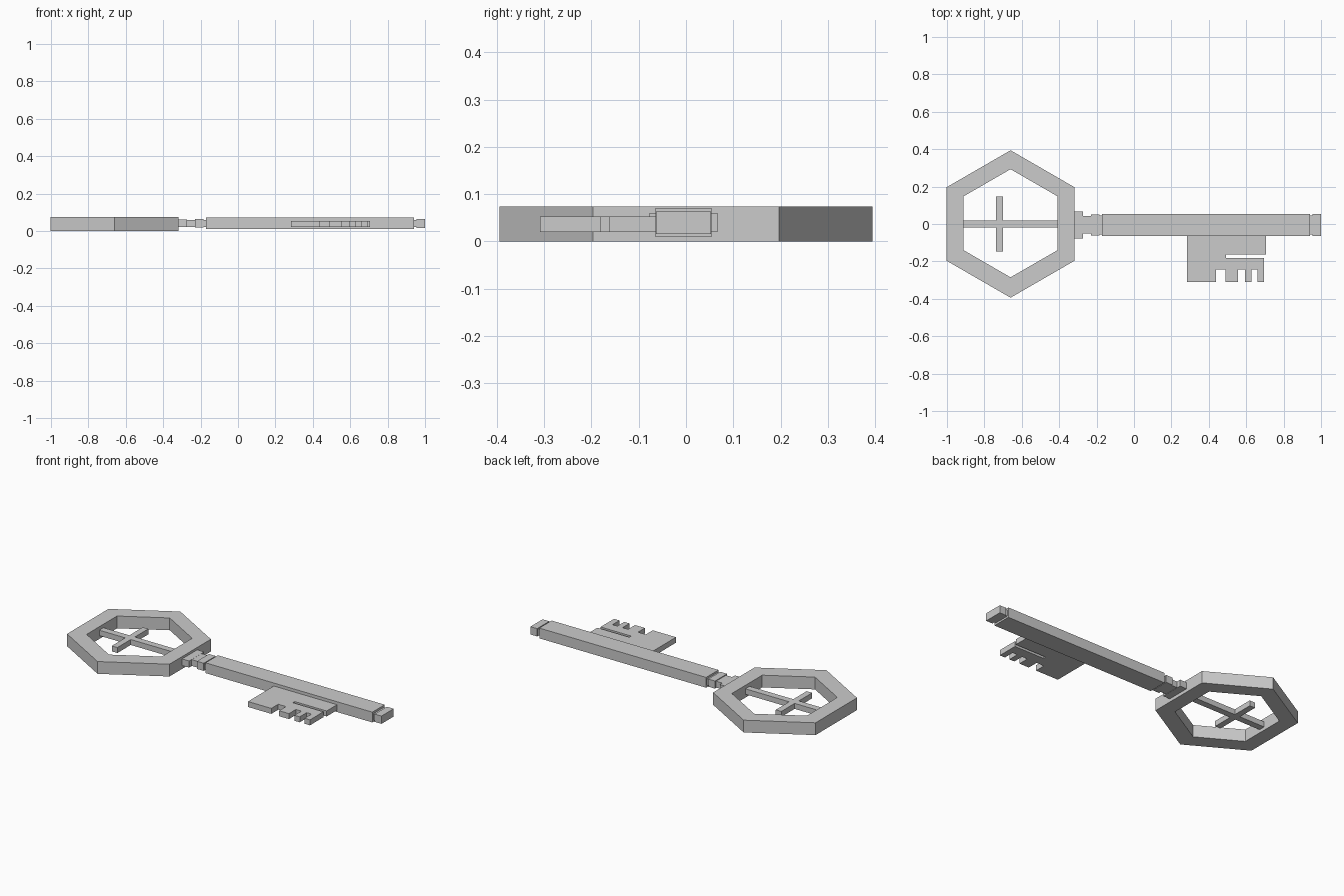
import bpy, bmesh, math

if "Cube" in bpy.data.objects:
    bpy.data.objects.remove(bpy.data.objects["Cube"])


def make(name, verts, faces):
    me = bpy.data.meshes.new(name)
    me.from_pydata(verts, [], faces)
    bm = bmesh.new()
    bm.from_mesh(me)
    bmesh.ops.recalc_face_normals(bm, faces=bm.faces)
    bm.to_mesh(me)
    bm.free()
    ob = bpy.data.objects.new(name, me)
    bpy.context.collection.objects.link(ob)
    return ob


def prism(name, outline, z0, z1):
    """Extrude an xy outline between two heights."""
    n = len(outline)
    verts = [(x, y, z) for z in (z0, z1) for x, y in outline]
    faces = [list(range(n))[::-1], list(range(n, 2 * n))]
    faces += [(i, (i + 1) % n, (i + 1) % n + n, i + n) for i in range(n)]
    return make(name, verts, faces)


def box(name, x0, x1, y0, y1, z0, z1):
    return prism(name, [(x0, y0), (x1, y0), (x1, y1), (x0, y1)], z0, z1)


# hexagonal bow ring
def hexagon(r, cy, z):
    return [(-0.66 + r * math.cos(math.radians(30 + 60 * i)),
             cy + r * math.sin(math.radians(30 + 60 * i)), z) for i in range(6)]


H = 0.074
loops = [hexagon(0.394, 0, 0), hexagon(0.394, 0, H),
         hexagon(0.289, 0.004, H), hexagon(0.289, 0.004, 0)]
faces = []
for k in range(4):
    a, b = 6 * k, 6 * ((k + 1) % 4)
    faces += [(a + i, a + (i + 1) % 6, b + (i + 1) % 6, b + i) for i in range(6)]
make("bow_ring", sum(loops, []), faces)

# cross inside the bow: one plus-shaped outline reaching both ring walls
xl, xa, xb, xr = -0.913, -0.738, -0.701, -0.408
ya, yb, yt = -0.020, 0.020, 0.147
prism("bow_cross", [(xl, ya), (xa, ya), (xa, -yt), (xb, -yt), (xb, ya), (xr, ya),
                    (xr, yb), (xb, yb), (xb, yt), (xa, yt), (xa, yb), (xl, yb)],
      0.02, 0.053)

# collars, shaft and tip along x: x0, x1, half width, z0, z1
CY = -0.005
for name, x0, x1, w, z0, z1 in [
    ("bow_flange", -0.32, -0.272, 0.072, 0.020, 0.060),
    ("collar_neck", -0.272, -0.23, 0.047, 0.021, 0.059),
    ("collar", -0.23, -0.185, 0.057, 0.018, 0.064),
    ("shaft_neck", -0.185, -0.172, 0.050, 0.021, 0.059),
    ("shaft", -0.172, 0.94, 0.059, 0.009, 0.071),
    ("tip_neck", 0.94, 0.955, 0.050, 0.020, 0.058),
    ("tip", 0.955, 1.0, 0.058, 0.016, 0.063),
]:
    box(name, x0, x1, CY - w, CY + w, z0, z1)

# bit with slot and teeth
B, G = -0.309, -0.243
outline = [(0.283, -0.064), (0.283, B), (0.438, B), (0.438, G)]
for t0, t1 in [(0.49, 0.556), (0.593, 0.628), (0.66, 0.696)]:
    outline += [(t0, G), (t0, B), (t1, B), (t1, G)]
outline[-1] = (0.696, -0.181)
outline += [(0.492, -0.181), (0.492, -0.163), (0.705, -0.163), (0.705, -0.064)]
prism("bit", outline, 0.02, 0.053)
